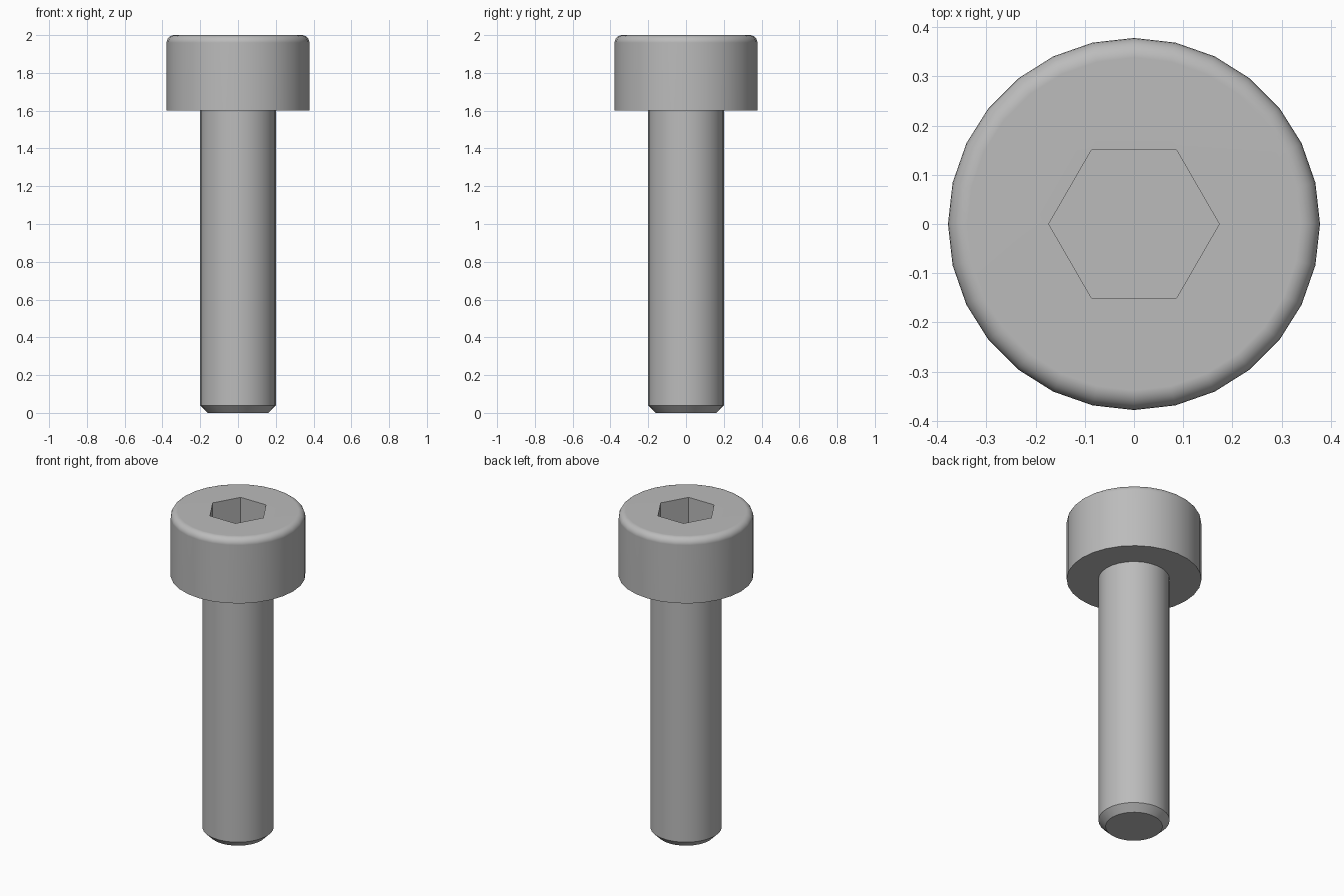
import bpy, bmesh
from math import pi, sin, cos, radians

SIDES = 28
HEAD_R, SHANK_R, HEAD_Z, TOP = 0.378, 0.2, 1.6, 2.0
FILLET, CHAMFER = 0.04, 0.04
SOCKET_R, SOCKET_DEPTH = 0.15 / cos(pi / 6), 0.2

default = bpy.data.objects.get("Cube")
if default:
    bpy.data.objects.remove(default, do_unlink=True)

steel = bpy.data.materials.new("steel grey")
steel.use_nodes = True
grey = (0.5, 0.5, 0.5, 1)
steel.diffuse_color = grey
steel.node_tree.nodes["Principled BSDF"].inputs["Base Color"].default_value = grey

bm = bmesh.new()


def ring(radius, z, sides):
    """Closed loop of vertices around the screw axis."""
    return [bm.verts.new((radius * cos(2 * pi * i / sides),
                          radius * sin(2 * pi * i / sides), z)) for i in range(sides)]


def skin(a, b):
    """Wall of quads between two rings."""
    n = len(a)
    for i in range(n):
        j = (i + 1) % n
        bm.faces.new((a[i], a[j], b[j], b[i]))


def loop_edges(loop):
    return [bm.edges.get((v, loop[(i + 1) % len(loop)])) for i, v in enumerate(loop)]


# Outer profile: chamfered shank, head underside, head wall, rounded rim
profile = [(SHANK_R - CHAMFER, 0), (SHANK_R, CHAMFER), (SHANK_R, HEAD_Z), (HEAD_R, HEAD_Z)]
for step in range(7):
    a = radians(15 * step)
    profile.append((HEAD_R - FILLET * (1 - cos(a)), TOP - FILLET * (1 - sin(a))))
rings = [ring(r, z, SIDES) for r, z in profile]
for low, high in zip(rings, rings[1:]):
    skin(low, high)
bm.faces.new(rings[0][::-1])

# Hexagonal drive socket
rim = ring(SOCKET_R, TOP, 6)
floor = ring(SOCKET_R, TOP - SOCKET_DEPTH, 6)
skin(rim, floor)
bm.faces.new(floor)

# Flat top of the head around the socket
bmesh.ops.triangle_fill(bm, use_beauty=True, normal=(0, 0, 1),
                        edges=loop_edges(rings[-1]) + loop_edges(rim))
bmesh.ops.recalc_face_normals(bm, faces=bm.faces[:])

mesh = bpy.data.meshes.new("socket_head_screw")
bm.to_mesh(mesh)
bm.free()
mesh.materials.append(steel)
screw = bpy.data.objects.new("socket_head_screw", mesh)
bpy.context.collection.objects.link(screw)

# Smooth round walls, sharp corners, flat caps
bpy.ops.object.select_all(action="DESELECT")
screw.select_set(True)
bpy.context.view_layer.objects.active = screw
bpy.ops.object.shade_smooth_by_angle(angle=radians(30))
weighted = screw.modifiers.new("flat caps", "WEIGHTED_NORMAL")
weighted.keep_sharp = True
